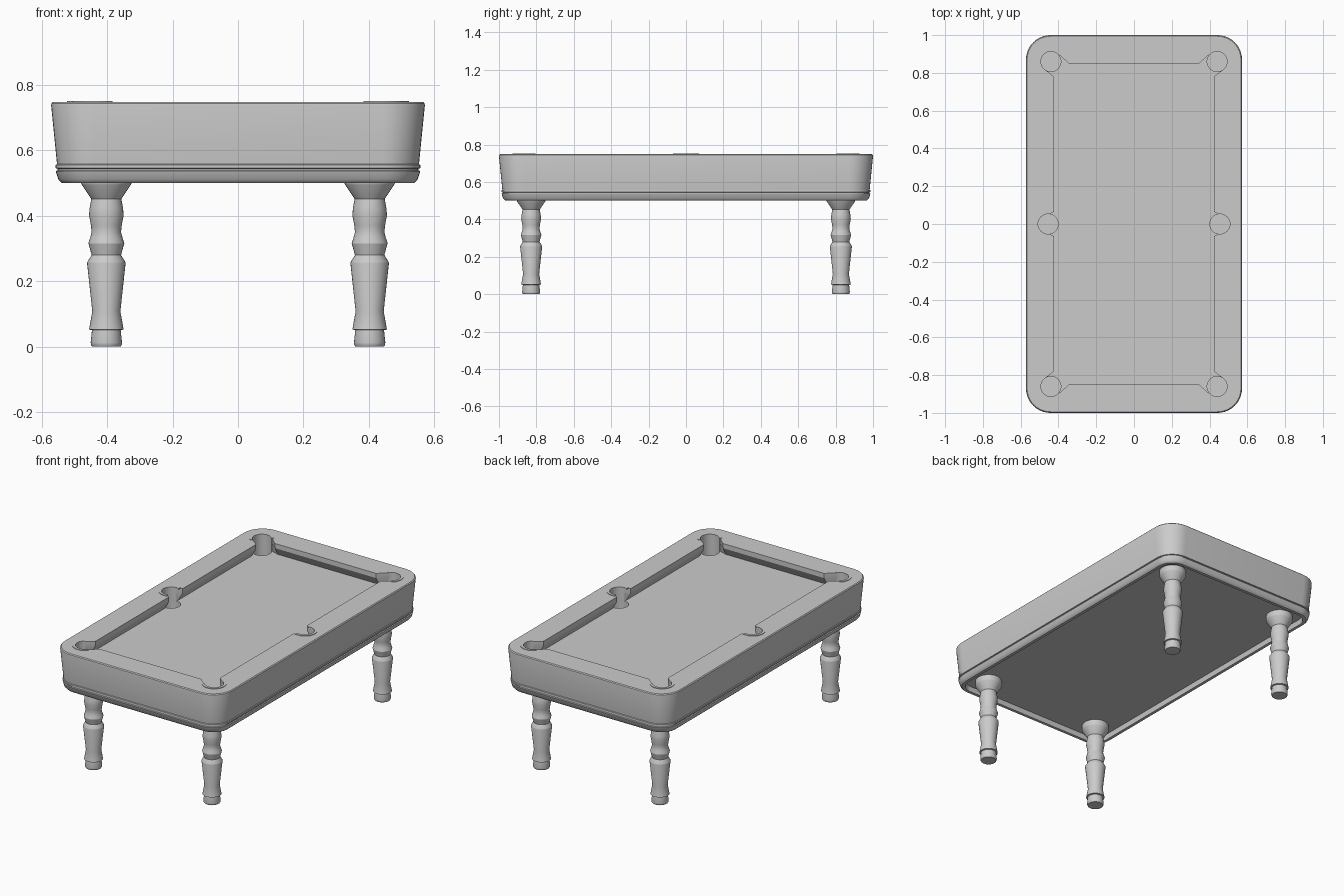
import bpy, bmesh, math
from mathutils import Vector

if "Cube" in bpy.data.objects:
    bpy.data.objects.remove(bpy.data.objects["Cube"])

grey = bpy.data.materials.new("plain grey")
grey.diffuse_color = (0.6, 0.6, 0.6, 1)
grey.use_nodes = True
grey.node_tree.nodes["Principled BSDF"].inputs["Base Color"].default_value = grey.diffuse_color


def loft(name, rings):
    """Closed solid from equal-length rings of 3D points, capped at both ends."""
    bm = bmesh.new()
    loops = [[bm.verts.new(p) for p in ring] for ring in rings]
    n = len(loops[0])
    for a, b in zip(loops, loops[1:]):
        for i in range(n):
            j = (i + 1) % n
            bm.faces.new((a[i], a[j], b[j], b[i]))
    bm.faces.new(loops[0][::-1])
    bm.faces.new(loops[-1])
    bmesh.ops.recalc_face_normals(bm, faces=bm.faces)
    mesh = bpy.data.meshes.new(name)
    bm.to_mesh(mesh)
    bm.free()
    mesh.materials.append(grey)
    obj = bpy.data.objects.new(name, mesh)
    bpy.context.collection.objects.link(obj)
    return obj


def activate(obj):
    bpy.ops.object.select_all(action='DESELECT')
    obj.select_set(True)
    bpy.context.view_layer.objects.active = obj


def smooth(obj):
    activate(obj)
    bpy.ops.object.shade_smooth_by_angle(angle=math.radians(28))


def circle(x, y, z, r, n=32):
    return [(x + r * math.cos(2 * math.pi * i / n),
             y + r * math.sin(2 * math.pi * i / n), z) for i in range(n)]


def rounded_rect(inset, z, hx=0.572, hy=1.0, radius=0.13, steps=10):
    r = radius - inset
    pts = []
    for k, (sx, sy) in enumerate(((1, 1), (-1, 1), (-1, -1), (1, -1))):
        for i in range(steps + 1):
            a = (k + i / steps) * math.pi / 2
            pts.append((sx * (hx - radius) + r * math.cos(a),
                        sy * (hy - radius) + r * math.sin(a), z))
    return pts


# Table body: recessed underside, stepped moulding, flared apron, top rail
body_profile = [(0.058, 0.53), (0.052, 0.50), (0.034, 0.50), (0.028, 0.505),
                (0.022, 0.512), (0.014, 0.537), (0.020, 0.539), (0.020, 0.544),
                (0.014, 0.546), (0.014, 0.556), (0.018, 0.558), (0.0, 0.738),
                (0.001, 0.744), (0.006, 0.749)]
body = loft("table_body", [rounded_rect(i, z) for i, z in body_profile])

# Playing area outline for one quarter: (x, y, undercut x, undercut y)
quarter = [(0.455, 0.052, 0, 0), (0.423, 0.065, 0.03, 0),
           (0.423, 0.78, 0.03, 0), (0.47, 0.817, 0, 0),
           (0.397, 0.897, 0, 0), (0.345, 0.85, 0, 0.03)]


def field(z, under):
    pts = []
    for sx, sy in ((1, 1), (-1, 1), (-1, -1), (1, -1)):
        q = quarter if sx * sy > 0 else quarter[::-1]
        pts += [(sx * (x + u * under), sy * (y + v * under), z)
                for x, y, u, v in q]
    return pts


# Cut the bed below overhanging cushions, then the six pockets
cutters = [loft("field_cutter", [field(0.67, 1), field(0.72, 0), field(0.8, 0)])]
pockets = [(sx * 0.44, sy * 0.86) for sx in (-1, 1) for sy in (-1, 1)]
pockets += [(-0.455, 0), (0.455, 0)]
for x, y in pockets:
    cutters.append(loft("pocket_cutter", [circle(x, y, 0.56, 0.053),
                                          circle(x, y, 0.8, 0.053)]))
for cutter in cutters:
    cutter.hide_render = True
    mod = body.modifiers.new("cut", 'BOOLEAN')
    mod.operation = 'DIFFERENCE'
    mod.solver = 'EXACT'
    mod.object = cutter
    activate(body)
    bpy.ops.object.modifier_apply(modifier=mod.name)
    bpy.data.objects.remove(cutter)
smooth(body)

# C-shaped pocket trims, open toward the playing area
for x, y in pockets:
    out = math.atan2(y and math.copysign(1, y), math.copysign(1, x))
    half = math.radians(98 if y else 106)
    sections = []
    for i in range(25):
        a = out - half + 2 * half * i / 24
        c, s = math.cos(a), math.sin(a)
        sections.append([(x + r * c, y + r * s, z) for r, z in
                         ((0.053, 0.745), (0.069, 0.745),
                          (0.069, 0.752), (0.053, 0.752))])
    smooth(loft("pocket_trim", sections))

# Turned legs: (radius, height)
leg_profile = [(0.044, 0), (0.047, 0.005), (0.048, 0.012), (0.044, 0.05),
               (0.053, 0.052), (0.043, 0.108), (0.059, 0.255), (0.058, 0.259),
               (0.045, 0.28), (0.055, 0.316), (0.049, 0.335), (0.045, 0.35),
               (0.047, 0.37), (0.053, 0.402), (0.051, 0.425), (0.046, 0.452),
               (0.075, 0.495), (0.077, 0.50), (0.077, 0.532)]
for sx in (-1, 1):
    for sy in (-1, 1):
        smooth(loft("leg", [circle(sx * 0.403, sy * 0.828, z, r)
                            for r, z in leg_profile]))
